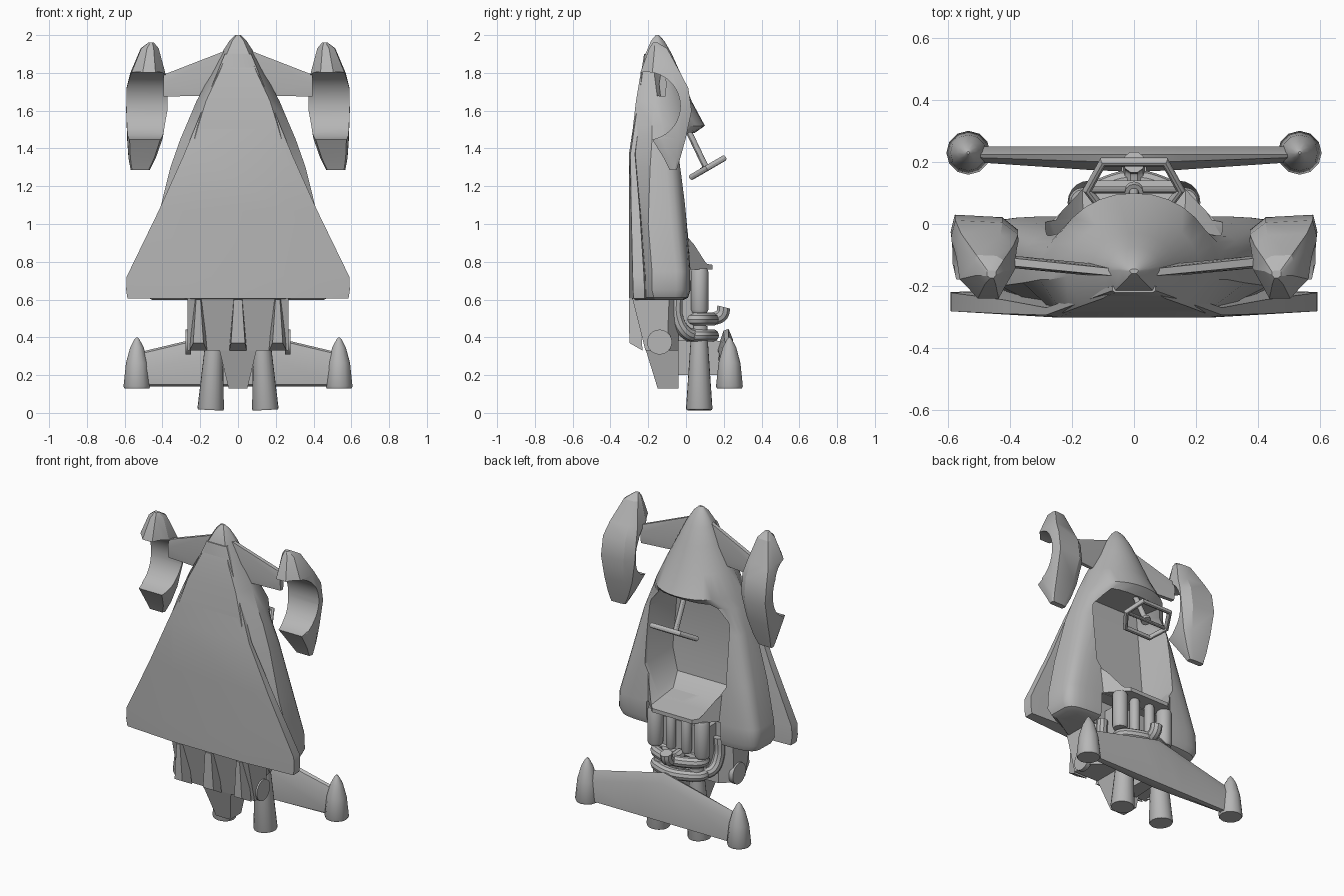
import bpy, bmesh, math
from mathutils import Vector

if "Cube" in bpy.data.objects:
    bpy.data.objects.remove(bpy.data.objects["Cube"])

grey = bpy.data.materials.new("hull_grey")
grey.diffuse_color = (0.47, 0.47, 0.47, 1)
grey.use_nodes = True
grey.node_tree.nodes["Principled BSDF"].inputs["Base Color"].default_value = grey.diffuse_color


def make(name, bm):
    bmesh.ops.recalc_face_normals(bm, faces=bm.faces)
    me = bpy.data.meshes.new(name)
    bm.to_mesh(me)
    bm.free()
    ob = bpy.data.objects.new(name, me)
    bpy.context.collection.objects.link(ob)
    me.materials.append(grey)
    return ob


def loft(name, rings):
    bm = bmesh.new()
    vs = [[bm.verts.new(p) for p in r] for r in rings]
    n = len(vs[0])
    for r, s in zip(vs, vs[1:]):
        for i in range(n):
            bm.faces.new((r[i], r[(i + 1) % n], s[(i + 1) % n], s[i]))
    bm.faces.new(vs[0])
    bm.faces.new(vs[-1][::-1])
    return make(name, bm)


def solid(name, pts, both=False):
    """Convex block; both=True adds the x-mirrored points."""
    bm = bmesh.new()
    pts = list(pts) + ([(-x, y, z) for x, y, z in pts] if both else [])
    for p in pts:
        bm.verts.new(p)
    res = bmesh.ops.convex_hull(bm, input=bm.verts)
    bmesh.ops.delete(bm, geom=list({v for v in res["geom_interior"] if isinstance(v, bmesh.types.BMVert)}), context="VERTS")
    bmesh.ops.dissolve_limit(bm, angle_limit=0.02, verts=bm.verts, edges=bm.edges)
    return make(name, bm)


def turned(name, a, b, prof, n=20):
    """Round part along a-b; prof holds (fraction, radius)."""
    a, b = Vector(a), Vector(b)
    q = (b - a).to_track_quat("Z", "Y")
    rings = [[a.lerp(b, f) + q @ Vector((r * math.cos(t * math.tau / n), r * math.sin(t * math.tau / n), 0))
              for t in range(n)] for f, r in prof]
    return loft(name, rings)


def tube(name, pts, r, closed=False, smooth=True):
    cu = bpy.data.curves.new(name, "CURVE")
    cu.dimensions = "3D"
    cu.bevel_depth, cu.bevel_resolution, cu.use_fill_caps = r, 3, True
    sp = cu.splines.new("BEZIER" if smooth else "POLY")
    tgt = sp.bezier_points if smooth else sp.points
    tgt.add(len(pts) - 1)
    for p, c in zip(tgt, pts):
        p.co = c if smooth else (*c, 1)
        if smooth:
            p.handle_left_type = p.handle_right_type = "AUTO"
    sp.use_cyclic_u = closed
    ob = bpy.data.objects.new(name, cu)
    bpy.context.collection.objects.link(ob)
    cu.materials.append(grey)
    select(ob)
    bpy.ops.object.convert(target="MESH")
    return bpy.context.object


def select(ob):
    bpy.ops.object.select_all(action="DESELECT")
    ob.select_set(True)
    bpy.context.view_layer.objects.active = ob


def cut(ob, cutter):
    m = ob.modifiers.new("cut", "BOOLEAN")
    m.operation, m.object, m.solver = "DIFFERENCE", cutter, "EXACT"
    select(ob)
    bpy.ops.object.modifier_apply(modifier=m.name)


def drop(ob):
    bpy.data.objects.remove(ob)


# Hull: flat underside, rounded nose, square shoulders toward the tail
def hull_ring(z, a, yf, b, ym, yb, n):
    half = [(a, yf)]
    for i in range(9):
        t = i * math.pi / 16
        half.append((b * max(math.cos(t), 0) ** (2 / n), ym + (yb - ym) * math.sin(t) ** (2 / n)))
    half[-1] = (0, yb)
    return [(x, y, z) for x, y in half] + [(-x, y, z) for x, y in half[-2::-1]]


hull = loft("hull", [hull_ring(*s) for s in (
    (2.0, .008, -.16, .014, -.152, -.145, 2), (1.97, .03, -.185, .045, -.15, -.115, 2),
    (1.9, .06, -.215, .09, -.15, -.075, 2), (1.8, .1, -.24, .14, -.155, -.03, 2),
    (1.65, .17, -.265, .22, -.17, .03, 2), (1.52, .21, -.28, .275, -.18, .1, 2.1),
    (1.45, .23, -.288, .305, -.18, 0, 3), (1.3, .25, -.293, .358, -.19, -.015, 4.5),
    (1.0, .25, -.293, .432, -.2, .008, 6), (.75, .25, -.293, .495, -.18, .025, 7),
    (.65, .25, -.293, .5, -.18, .025, 7), (.61, .25, -.29, .48, -.17, .012, 7),
    (.597, .25, -.28, .45, -.16, -.015, 7))])
# Raised rim behind the seat
rim = solid("seat_rim", [(.31, -.04, .98), (.31, -.04, .76), (.14, .14, .79), (.14, .14, .76), (.3, -.1, .8)], True)
# Cockpit opening and engine bay recess
cockpit = solid("cockpit_cutter", [(.17, -.18, 1.5), (.19, .2, 1.47), (.27, .2, 1.36), (.21, -.21, 1.36),
                                   (.24, -.21, 1.02), (.29, .2, .97), (.2, -.2, .88), (.16, -.1, .82), (.17, .2, .775),
                                   (.285, -.02, 1.36), (.285, -.02, .98)], True)
cut(hull, cockpit)
cut(rim, cockpit)
drop(cockpit)
bay = solid("bay_cutter", [(x, y, z) for x in (-.26, .26) for y in (-.06, .2) for z in (.5, .755)])
cut(hull, bay)
drop(bay)


# Delta wing plate
def wing_ring(z, w, yc, yf, yb):
    half = [(min(.25, w * .85), yc), (w, yf), (w, yb), (w * .6, yb + .01)]
    return [(x, y, z) for x, y in half] + [(-x, y, z) for x, y in half[::-1]]


loft("delta_wing", [wing_ring(*s) for s in (
    (1.9, .07, -.222, -.215, -.2), (1.37, .285, -.302, -.294, -.27), (1.07, .42, -.302, -.29, -.245),
    (.72, .59, -.302, -.282, -.222), (.65, .592, -.302, -.28, -.22), (.605, .585, -.302, -.278, -.22))])

# Tail box, keel, underside fins and side discs
solid("tail_box", [(.268, -.285, .61), (.268, -.215, .33), (.268, -.1, .33), (.268, -.09, .6), (.2, -.04, .33),
                   (.2, -.04, .6)], True)
solid("tail_keel", [(.1, -.215, .34), (.1, -.04, .34), (.05, -.15, .13), (.05, -.04, .13)], True)
for x, w in ((-.21, .012), (0, .022), (.21, .012)):
    solid("tail_fin", [(x - w, -.302, .6), (x + w, -.302, .6), (x - w - .015, -.3, .37), (x + w + .015, -.3, .37),
                       (x - .046, -.23, .33), (x + .046, -.23, .33), (x - .024, -.25, .6), (x + .024, -.25, .6)])


# Steering wheel, hub and column
def wheel(x, y):
    return (x, y, 1.295 + (y - .11) * .58)


ring = [wheel(*p) for p in ((-.1, .2), (.1, .2), (.15, .11), (.09, .03), (-.09, .03), (-.15, .11))]
tube("steering_wheel", ring, .016, True, False)
tube("wheel_spoke", [ring[2], wheel(0, .11), ring[5]], .011, False, False)
turned("steering_column", (0, .11, 1.29), (0, .0, 1.52), ((0, .03), (.08, .03), (.08, .016), (1, .016)), 12)


# Rear wing with tapered thickness
def tail_ring(x, top, yf):
    return [(x, .25, .142), (x, .25, top - .06), (x, .225, top), (x, (yf + .23) / 2, top - .01),
            (x, yf, top - .1), (x, yf + .01, .15), (x, .22, .14)]


loft("rear_wing", [tail_ring(*s) for s in ((-.52, .322, .2), (-.15, .41, .175), (0, .445, .168),
                                           (.15, .41, .175), (.52, .322, .2))])
solid("wing_strut", [(.05, -.05, .4), (.05, -.05, .2), (.04, .19, .38), (.04, .19, .2)], True)

# Engine block and manifold
solid("engine_block", [(x, y, z) for x in (-.17, .17) for y in (-.08, .04) for z in (.38, .7)])
for x, r in ((-.165, .046), (-.055, .03), (.055, .03), (.165, .046)):
    turned("engine_cylinder", (x, .072, .53), (x, .072, .765), ((0, r - .007), (.07, r), (.93, r), (1, r - .007)), 16)
tube("intake_pipe", [(0, .06, .5), (0, .15, .5), (0, .19, .52), (0, .2, .56)], .036)
for z in (.41, .495):
    tube("manifold_ring", [(.16, .05, z), (.08, .125, z), (-.08, .125, z), (-.16, .05, z), (-.08, .02, z), (.08, .02, z)],
         .033, True)

# Paired parts
for s in (1, -1):
    turned("side_disc", (s * .25, -.14, .375), (s * .278, -.14, .375), ((0, .066), (1, .066)), 24)
    # Front fender with wheel arch
    rings = []
    for z, x0, x1, y0, y1, k in ((1.96, .445, .475, -.175, -.15, 1), (1.93, .42, .515, -.195, -.1, 1),
                                 (1.8, .385, .57, -.242, -.03, 1), (1.72, .37, .59, -.242, .012, 1),
                                 (1.6, .37, .592, -.242, .03, 1), (1.45, .4, .587, -.18, -.002, .2),
                                 (1.35, .435, .58, -.118, -.03, .2), (1.285, .468, .568, -.085, -.05, .2)):
        w, d = x1 - x0, y1 - y0
        shape = ((.28 * k, 0), (1 - .35 * k, 0), (1 - .03 * k, .3), (1, .8), (.94, 1), (.25, .97), (.02, .82), (0, .45))
        rings.append([(s * (x0 + w * u), y0 + d * v, z) for u, v in shape])
    fender = loft("front_fender", rings)
    arch = turned("arch_cutter", (s * .3, -.21, 1.625), (s * .7, -.21, 1.625), ((0, .18), (1, .18)), 40)
    cut(fender, arch)
    drop(arch)
    # Canard joining nose and fender
    solid("front_canard", [(s * x, y, z) for x, y, z in (
        (.06, -.168, 1.92), (.06, -.145, 1.92), (.06, -.175, 1.8), (.06, -.135, 1.8), (.06, -.165, 1.68),
        (.06, -.145, 1.68), (.395, -.135, 1.79), (.395, -.11, 1.79), (.395, -.142, 1.74), (.395, -.102, 1.74),
        (.395, -.135, 1.675), (.395, -.11, 1.675))])
    # Exhaust nozzle and curved feed pipe
    turned("exhaust_nozzle", (s * .145, .07, .015), (s * .122, .07, .46), ((0, .066), (.02, .07), (.85, .045), (1, .045)))
    tube("feed_pipe", [(s * .2, -.05, .62), (s * .2, -.045, .5), (s * .185, -.0, .425), (s * .14, .06, .41)], .034)
    # Rear wing tip pod
    turned("wing_pod", (s * .535, .23, .13), (s * .535, .23, .4),
           ((0, .066), (.04, .071), (.5, .058), (.8, .036), (.95, .015), (1, .004)), 12)

# Smooth shading with sharp edges kept
for ob in bpy.context.collection.objects:
    select(ob)
    bpy.ops.object.shade_smooth_by_angle(angle=math.radians(30))
